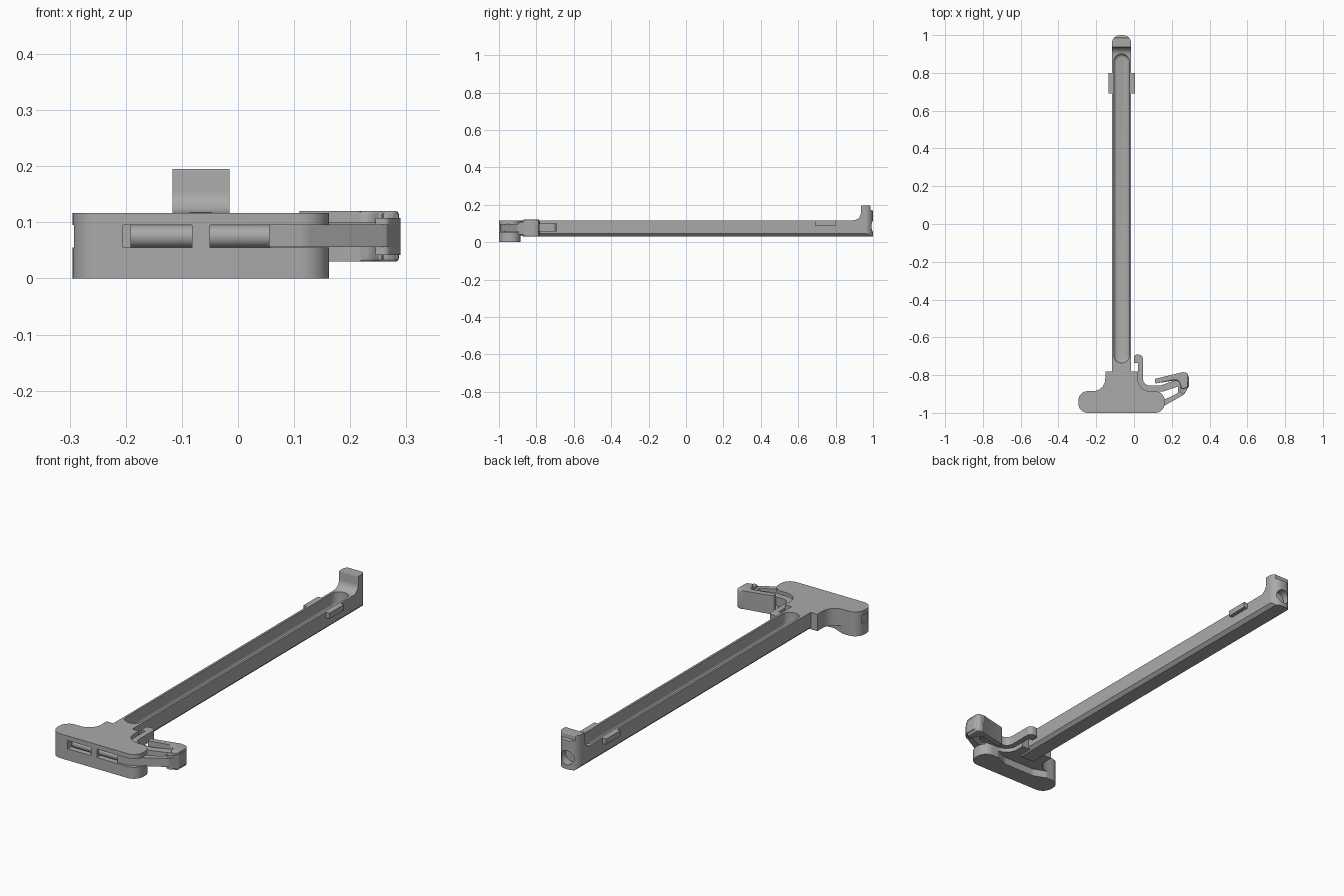
import bpy, bmesh, math
from mathutils import Vector, Matrix

cube = bpy.data.objects.get("Cube")
if cube:
    bpy.data.objects.remove(cube, do_unlink=True)

grey = bpy.data.materials.new("anodised_grey")
grey.use_nodes = True
COL = (0.4, 0.4, 0.4, 1)
grey.diffuse_color = COL
grey.node_tree.nodes["Principled BSDF"].inputs["Base Color"].default_value = COL
CX = -0.066  # centreline of the bar


def rounded(points, steps=7):
    """Outline from (x, y, radius) corners, each rounded by an arc-like fillet."""
    out = []
    for i, (x, y, r) in enumerate(points):
        p = Vector((x, y))
        if r == 0:
            out.append(p)
            continue
        a = (Vector(points[i - 1][:2]) - p).normalized()
        b = (Vector(points[(i + 1) % len(points)][:2]) - p).normalized()
        half = a.angle(b) / 2
        centre = p + (a + b).normalized() * r / math.sin(half)
        start = p + a * r / math.tan(half) - centre
        end = p + b * r / math.tan(half) - centre
        sweep = start.angle_signed(end)
        for k in range(steps + 1):
            out.append(centre + Matrix.Rotation(-sweep * k / steps, 2) @ start)
    return out


def prism(name, points, lo, hi, axis="z", bevel=0, pick=None):
    """Extrude a rounded outline along z, or a (y, z) outline along x."""
    bm = bmesh.new()
    place = (lambda p, h: (p.x, p.y, h)) if axis == "z" else (lambda p, h: (h, p.x, p.y))
    face = bm.faces.new([bm.verts.new(place(p, lo)) for p in rounded(points)])
    ext = bmesh.ops.extrude_face_region(bm, geom=[face])
    move = (0, 0, hi - lo) if axis == "z" else (hi - lo, 0, 0)
    bmesh.ops.translate(bm, vec=move, verts=[v for v in ext["geom"] if isinstance(v, bmesh.types.BMVert)])
    bmesh.ops.remove_doubles(bm, verts=bm.verts, dist=1e-5)
    bmesh.ops.recalc_face_normals(bm, faces=bm.faces)
    if bevel:
        edges = [e for e in bm.edges if all(pick(v.co) for v in e.verts)]
        bmesh.ops.bevel(bm, geom=edges, offset=bevel, segments=4, profile=0.5, affect="EDGES")
    mesh = bpy.data.meshes.new(name)
    bm.to_mesh(mesh)
    bm.free()
    mesh.materials.append(grey)
    obj = bpy.data.objects.new(name, mesh)
    bpy.context.collection.objects.link(obj)
    return obj


def box(name, x0, x1, y0, y1, z0, z1, r=0):
    return prism(name, [(x0, y0, r), (x1, y0, r), (x1, y1, r), (x0, y1, r)], z0, z1)


def combine(obj, other, operation):
    """Apply a boolean and remove the helper."""
    mod = obj.modifiers.new("cut", "BOOLEAN")
    mod.object, mod.operation, mod.solver = other, operation, "EXACT"
    bpy.context.view_layer.objects.active = obj
    bpy.ops.object.modifier_apply(modifier=mod.name)
    bpy.data.objects.remove(other, do_unlink=True)


def rod(name, x0, x1, y, z, r):
    """Horizontal round pin along x."""
    return prism(name, [(y - r, z - r, r * .99), (y + r, z - r, r * .99),
                        (y + r, z + r, r * .99), (y - r, z + r, r * .99)], x0, x1, "x")


# Bar with the upright hook at its far end, as one side profile
bar = prism("long_bar", [(-0.85, .03, 0), (1, .03, 0), (1, .168, 0), (.987, .172, 0),
                         (.987, .195, .004), (.935, .195, .004), (.935, .117, .04),
                         (-0.85, .117, 0)], CX - .051, CX + .051, "x")
plan = prism("bar_plan", [(CX - .052, -.86, 0), (CX + .052, -.86, 0),
                          (CX + .052, 1, .045), (CX - .052, 1, .045)], 0, .3)
combine(bar, plan, "INTERSECT")

# Sloped lower edges of the bar
for s in (-1, 1):
    wedge = box("edge_cutter", -.02, .02, -1.2, 1.2, -.02, .02)
    wedge.rotation_euler.y = math.radians(45)
    wedge.location = (CX + s * .056, 0, .022)
    bpy.context.view_layer.update()
    combine(bar, wedge, "DIFFERENCE")

# Long round-ended channel with a curved floor
channel = prism("channel_cutter", [(CX - .041, -.735, .04), (CX + .041, -.735, .04),
                                   (CX + .041, .9, .04), (CX - .041, .9, .04)],
                .048, .2, bevel=.018, pick=lambda c: c.z < .06)
combine(bar, channel, "DIFFERENCE")

# Round hole in the back of the hook
bm = bmesh.new()
bmesh.ops.create_cone(bm, cap_ends=True, segments=32, radius1=.034, radius2=.034, depth=.1,
                      matrix=Matrix.Translation((CX, 1.01, .085)) @ Matrix.Rotation(math.pi / 2, 4, "X"))
mesh = bpy.data.meshes.new("hole_cutter")
bm.to_mesh(mesh)
bm.free()
hole = bpy.data.objects.new("hole_cutter", mesh)
bpy.context.collection.objects.link(hole)
combine(bar, hole, "DIFFERENCE")

# Guide tabs on both sides
for side, s in (("right", -1), ("left", 1)):
    a, b = sorted((CX + s * .045, CX + s * .07))
    box(side + "_guide_tab", a, b, .69, .8, .09, .117)

# Handle head: upper plate with neck
head = prism("handle_head", [(-.295, -1, .05), (.162, -1, .05), (.162, -.885, .05),
                             (.02, -.885, .065), (.02, -.78, 0), (-.152, -.78, 0),
                             (-.152, -.885, .065), (-.295, -.885, .05)], .036, .117)
# Lower lip under the grip, slightly scooped at the back
lip = prism("lower_lip", [(-.295, -1, .05), (.162, -1, .05), (.162, -.885, .05),
                          (.08, -.885, .02), (.02, -.91, .05), (-.152, -.91, .05),
                          (-.212, -.885, .02), (-.295, -.885, .05)], 0, .037)
combine(head, lip, "UNION")
combine(head, box("slot_cutter", -.205, -.082, -1.1, -.94, .055, .095), "DIFFERENCE")
combine(head, box("slot_cutter", -.05, .2, -1.1, -.9, .055, .095), "DIFFERENCE")
combine(head, box("end_notch_cutter", -.4, -.288, -.965, -.92, .055, .095), "DIFFERENCE")
combine(head, box("channel_clearance", CX - .03, CX + .03, -.735, -.7, .05, .2), "DIFFERENCE")

# Pins seen inside the slots
rod("right_pin", -.192, -.08, -.968, .075, .02)
rod("left_pin", -.052, .058, -.968, .075, .02)

# Latch: hooked arm, strut and finger pad
prism("latch_arm", [(0, -.735, 0), (0, -.692, .012), (.048, -.692, .022), (.048, -.855, .035),
                    (.14, -.855, .02), (.25, -.815, 0), (.25, -.855, 0), (.15, -.888, .02),
                    (.022, -.888, .05), (.022, -.735, 0)], .056, .1)
prism("latch_strut", [(.055, -.995, 0), (.12, -.985, .05), (.265, -.903, .01),
                      (.29, -.86, .01), (.29, -.81, .01), (.235, -.82, 0),
                      (.232, -.895, .01), (.12, -.95, .03), (.055, -.95, 0)], .056, .096)
prism("latch_knob", [(.245, -.893, 0), (.265, -.9, .012), (.29, -.86, .012), (.29, -.8, .012),
                     (.245, -.8, 0)], .042, .108)
pad = prism("finger_pad", [(.11, -.845, .006), (.235, -.825, .02), (.255, -.875, .01),
                           (.285, -.865, .012), (.287, -.785, .02), (.255, -.785, .02),
                           (.11, -.82, .006)], .03, .12,
            bevel=.006, pick=lambda c: c.x > .2 and (c.z < .031 or c.z > .119))

# Smooth curved walls, keep hard edges
bpy.ops.object.select_all(action="DESELECT")
for obj in bpy.context.scene.objects:
    if obj.type == "MESH":
        obj.data.materials.clear()
        obj.data.materials.append(grey)
        obj.select_set(True)
        bpy.context.view_layer.objects.active = obj
bpy.ops.object.shade_smooth_by_angle(angle=math.radians(30))
